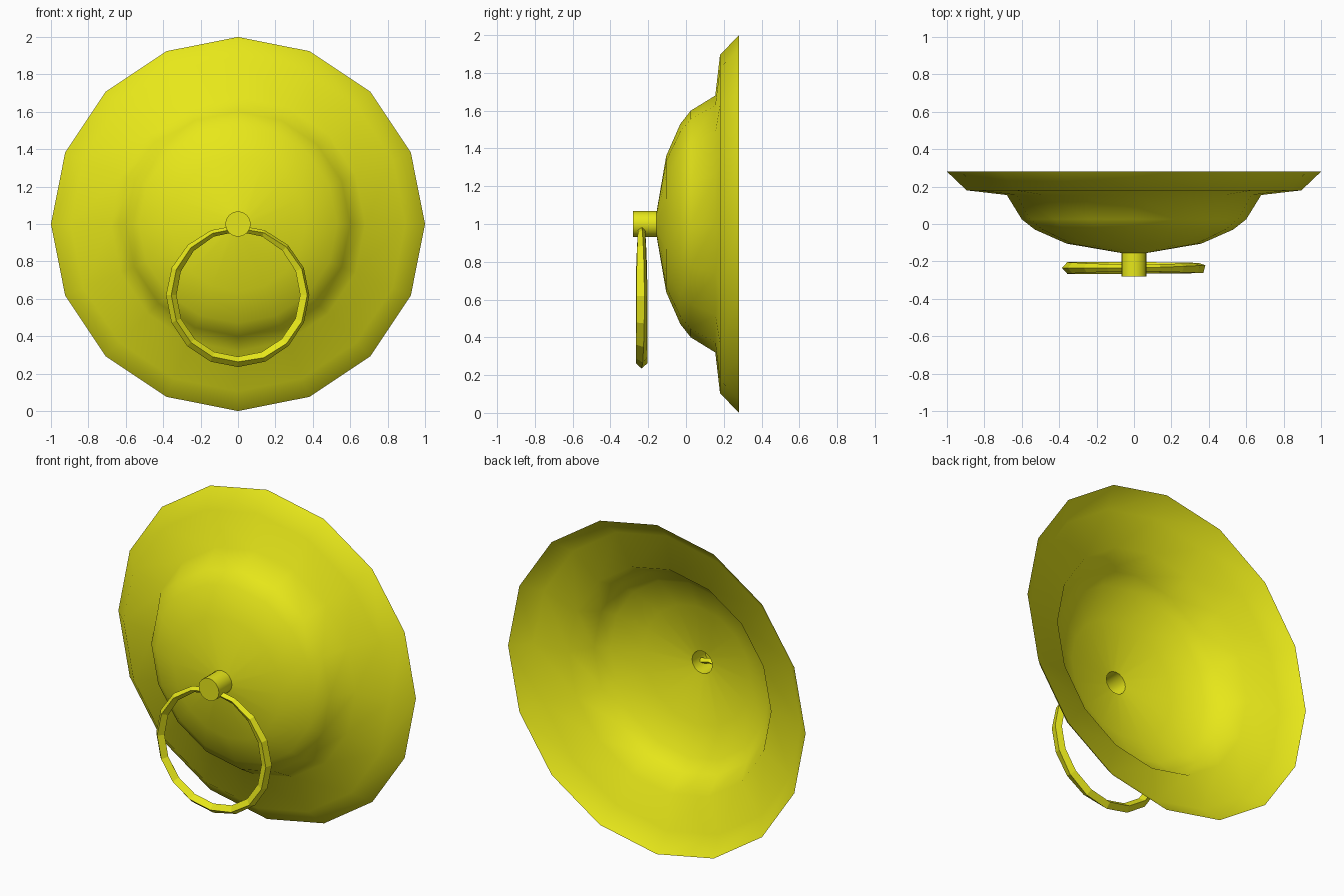
import bpy, bmesh
from math import sin, cos, pi, radians

if "Cube" in bpy.data.objects:
    bpy.data.objects.remove(bpy.data.objects["Cube"])

SIDES = 16
mat = bpy.data.materials.new("yellow")
mat.diffuse_color = (0.8, 0.8, 0.01, 1)
mat.use_nodes = True
mat.node_tree.nodes["Principled BSDF"].inputs["Base Color"].default_value = mat.diffuse_color


def make_object(name, rings, close=False, cap=False):
    """Skin a list of equal-length point loops into a mesh object."""
    bm = bmesh.new()
    loops = [[bm.verts.new(p) for p in ring] for ring in rings]
    pairs = list(zip(loops, loops[1:]))
    if close:
        pairs.append((loops[-1], loops[0]))
    for a, b in pairs:
        n = len(a)
        for i in range(n):
            j = (i + 1) % n
            bm.faces.new((a[i], a[j], b[j], b[i]))
    if cap:
        bm.faces.new(loops[0])
    bmesh.ops.recalc_face_normals(bm, faces=bm.faces)
    mesh = bpy.data.meshes.new(name)
    bm.to_mesh(mesh)
    bm.free()
    mesh.materials.append(mat)
    obj = bpy.data.objects.new(name, mesh)
    bpy.context.collection.objects.link(obj)
    # open shells: make the outside face the front
    return obj


def lathe(profile):
    """Point loops around the y axis at z = 1 from (radius, y) pairs."""
    return [[(r * cos(2 * pi * i / SIDES), y, 1 + r * sin(2 * pi * i / SIDES))
             for i in range(SIDES)] for r, y in profile]


def shade(obj, angle):
    bpy.ops.object.select_all(action='DESELECT')
    obj.select_set(True)
    bpy.context.view_layer.objects.active = obj
    bpy.ops.object.shade_smooth_by_angle(angle=radians(angle))


# Domed dish with a wide flared rim, open at the back
dish = make_object("dish", lathe([
    (0.068, -0.155), (0.36, -0.105), (0.53, -0.03), (0.60, 0.025),
    (0.68, 0.155), (0.895, 0.18), (1.0, 0.28)]))
if dish.data.polygons[0].normal.y > 0:
    dish.data.flip_normals()
shade(dish, 75)

# Hollow knob, capped at the front
knob = make_object("knob", lathe([(0.068, -0.28), (0.068, -0.155)]), cap=True)
shade(knob, 30)

# Hanging ring: diamond section, thinner where it passes through the knob
rings = []
for k in range(SIDES):
    a = 2 * pi * k / SIDES - pi / 2
    s = 1.0 - 0.4 * max(0, sin(a)) ** 2
    twist = 0.5 * max(0, cos(a))
    loop = []
    for q in range(4):
        t = q * pi / 2 + twist
        r = 0.357 + 0.028 * s * cos(t)
        loop.append((r * cos(a), -0.235 + 0.031 * s * sin(t), 0.62 + r * sin(a)))
    rings.append(loop)
make_object("pull_ring", rings, close=True)
